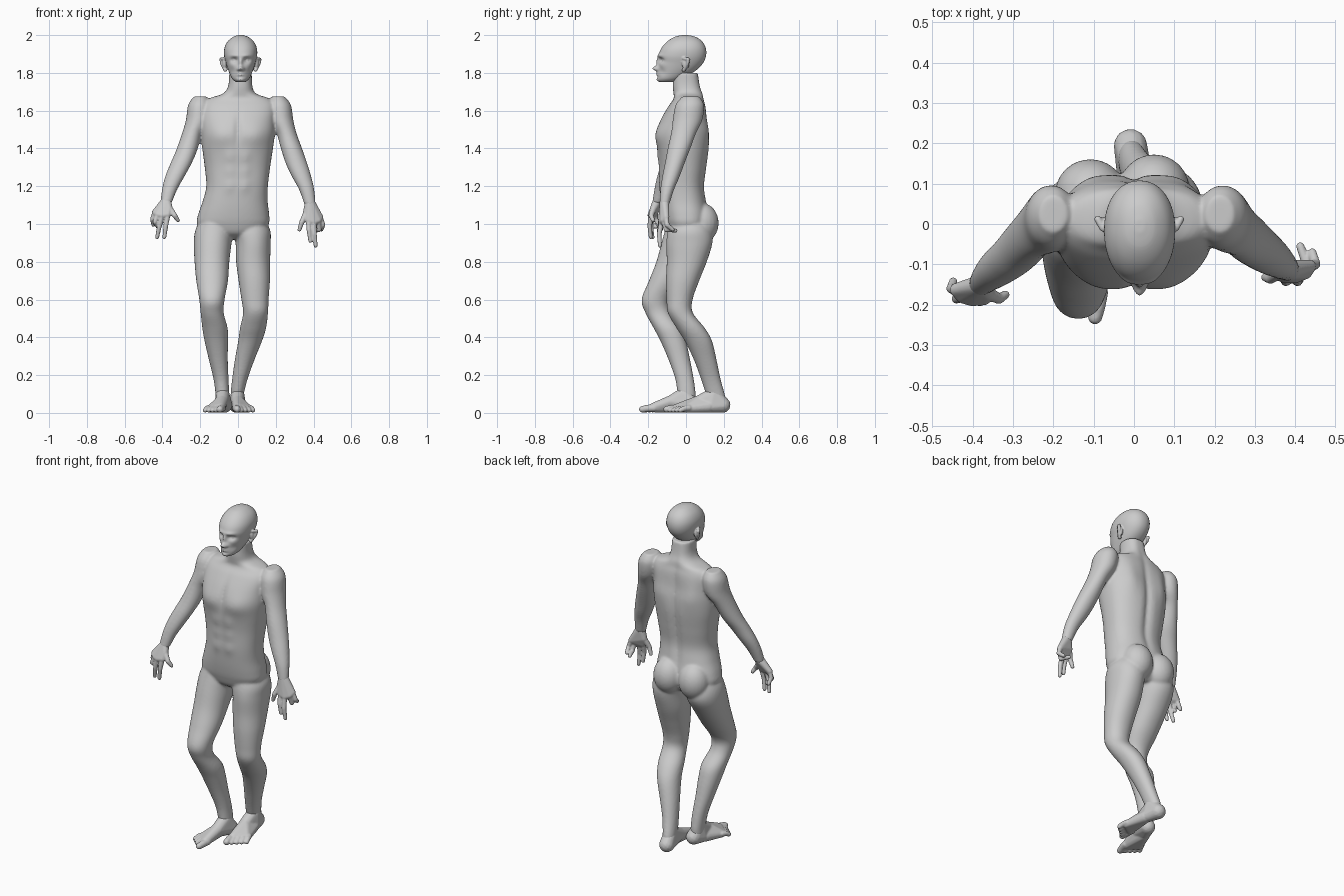
import bpy, bmesh, math
from mathutils import Vector


def spline(rows, t):
    """Catmull-Rom interpolation through table rows."""
    i = min(int(t), len(rows) - 2)
    u = t - i
    a, b, c, d = (rows[max(0, min(len(rows) - 1, i + k))] for k in (-1, 0, 1, 2))
    return [q + 0.5 * u * (r - p + u * (2 * p - 5 * q + 4 * r - s + u * (3 * (q - r) + s - p)))
            for p, q, r, s in zip(a, b, c, d)]


def loft(bm, rows, power=2.0, n=40, steps=5, front=(), back=()):
    """Stack of rounded level rings (x, y, z, rx, ry); front/back are soft bumps (dx, z, sx, sz, dy)."""
    rings = []
    for k in range((len(rows) - 1) * steps + 1):
        x, y, z, rx, ry = spline(rows, k / steps)
        ring = []
        for j in range(n):
            a = 2 * math.pi * j / n
            c, s = math.cos(a), math.sin(a)
            px = rx * math.copysign(abs(c) ** (2 / power), c)
            py = ry * math.copysign(abs(s) ** (2 / power), s)
            fade = min(1, abs(s) * 1.6)
            py += sum(dy * fade * math.exp(-((px - bx) / sx) ** 2 - ((z - bz) / sz) ** 2)
                      for bx, bz, sx, sz, dy in (front if s < 0 else back))
            ring.append(bm.verts.new((x + px, y + py, z)))
        rings.append(ring)
    for lo, hi in zip(rings, rings[1:]):
        for j in range(n):
            bm.faces.new((lo[j], lo[(j + 1) % n], hi[(j + 1) % n], hi[j]))
    bm.faces.new(rings[0])
    bm.faces.new(rings[-1])


def ball(bm, c, r):
    vs = bmesh.ops.create_uvsphere(bm, u_segments=24, v_segments=16, radius=1)['verts']
    for v in vs:
        v.co = Vector(c) + Vector(v.co[i] * r[i] for i in range(3))


def hull(bm, balls):
    """Skin stretched around balls (x, y, z, r)."""
    vs = []
    for x, y, z, r in balls:
        for i in range(70):
            h = 1 - 2 * (i + 0.5) / 70
            w, a = math.sqrt(1 - h * h), i * 2.39996
            vs.append(bm.verts.new((x + r * w * math.cos(a), y + r * w * math.sin(a), z + r * h)))
    res = bmesh.ops.convex_hull(bm, input=vs)
    junk = {v for v in res['geom_interior'] + res['geom_unused'] if isinstance(v, bmesh.types.BMVert)}
    bmesh.ops.delete(bm, geom=list(junk), context='VERTS')


def chain(bm, pts, r0, r1):
    m = len(pts) - 1
    b = [(*p, r0 + (r1 - r0) * i / m) for i, p in enumerate(pts)]
    for pair in zip(b, b[1:]):
        hull(bm, pair)


def finish(bm, name, voxel, smooth):
    """Fuse the overlapping pieces into one smooth skin."""
    bmesh.ops.recalc_face_normals(bm, faces=bm.faces)
    me = bpy.data.meshes.new(name)
    bm.to_mesh(me)
    bm.free()
    ob = bpy.data.objects.new(name, me)
    bpy.context.collection.objects.link(ob)
    rm = ob.modifiers.new('fuse', 'REMESH')
    rm.mode, rm.voxel_size, rm.use_smooth_shade = 'VOXEL', voxel, True
    sm = ob.modifiers.new('soften', 'SMOOTH')
    sm.factor, sm.iterations = 0.5, smooth


# Torso and neck
bm = bmesh.new()
torso = [(-.027, .02, .92, .07, .06), (-.027, .012, .95, .15, .10), (-.027, .005, 1.0, .19, .115),
         (-.023, 0, 1.05, .188, .122), (-.015, -.012, 1.12, .172, .12), (-.005, -.02, 1.2, .163, .118),
         (-.003, -.015, 1.3, .173, .125), (-.002, -.014, 1.4, .187, .136), (0, -.015, 1.48, .195, .136),
         (0, -.012, 1.55, .195, .122), (.005, .004, 1.62, .195, .1), (.006, .014, 1.662, .165, .08),
         (.008, .012, 1.69, .088, .078), (.012, .003, 1.73, .064, .073), (.013, -.002, 1.8, .06, .066)]
pecs = [(s * .09, 1.47, .075, .06, -.016) for s in (-1, 1)]
abs_ = [(s * .04, z, .028, .035, -.007) for s in (-1, 1) for z in (1.2, 1.28, 1.355)]
blades = [(s * .11, 1.52, .05, .09, .012) for s in (-1, 1)]
loft(bm, torso, 2.35, 64, front=pecs + abs_ + [(0, 1.5, .014, .08, .012)],
     back=blades + [(0, 1.36, .022, .3, -.016)])

# Buttocks
ball(bm, (-.108, .075, 1.005), (.088, .086, .105))
ball(bm, (.05, .085, 1.005), (.088, .088, .105))

# Legs: one forward, one trailing
loft(bm, [(-.12, 0, 1.04, .07, .09), (-.127, .005, .97, .098, .115), (-.134, -.005, .9, .1, .125),
          (-.138, -.05, .8, .092, .107), (-.137, -.105, .7, .084, .091), (-.138, -.16, .6, .067, .075),
          (-.137, -.148, .53, .061, .067), (-.122, -.097, .45, .067, .075), (-.115, -.067, .38, .062, .068),
          (-.104, -.035, .28, .05, .057), (-.09, -.008, .18, .04, .049), (-.083, .003, .1, .036, .048),
          (-.083, .004, .06, .034, .045)], 2.1)
loft(bm, [(.06, .02, 1.04, .07, .09), (.07, .02, .97, .1, .115), (.08, .018, .9, .093, .122),
          (.08, .004, .8, .09, .106), (.086, -.018, .7, .083, .088), (.09, -.034, .6, .072, .069),
          (.093, -.03, .53, .066, .066), (.08, .024, .45, .069, .075), (.064, .066, .38, .063, .072),
          (.035, .102, .28, .052, .06), (.01, .131, .18, .041, .052), (-.004, .155, .1, .035, .05),
          (-.006, .165, .06, .033, .046)], 2.1)

# Arms
loft(bm, [(-.2, .025, 1.675, .035, .045), (-.204, .02, 1.63, .06, .075), (-.213, .008, 1.55, .063, .08),
          (-.243, -.015, 1.48, .053, .068), (-.272, -.048, 1.39, .056, .06), (-.302, -.08, 1.32, .056, .052),
          (-.335, -.107, 1.25, .051, .046), (-.363, -.132, 1.18, .04, .036), (-.381, -.152, 1.11, .03, .027)])
loft(bm, [(.212, .025, 1.675, .035, .045), (.218, .02, 1.63, .062, .075), (.23, .008, 1.55, .063, .078),
          (.257, -.013, 1.48, .053, .066), (.283, -.037, 1.4, .056, .06), (.31, -.06, 1.32, .057, .052),
          (.337, -.08, 1.25, .051, .046), (.364, -.1, 1.18, .04, .036), (.382, -.115, 1.1, .03, .026)])
finish(bm, 'torso_and_limbs', .007, 7)

# Head with face relief, eyes and ears
bm = bmesh.new()
skull = [(.014, -.1, 1.752, .026, .038), (.014, -.085, 1.77, .046, .064), (.014, -.05, 1.81, .064, .099),
         (.014, -.028, 1.85, .077, .117), (.014, -.02, 1.89, .087, .126), (.014, -.013, 1.93, .086, .118),
         (.014, -.007, 1.965, .07, .094), (.014, -.005, 1.99, .041, .057), (.014, -.005, 2.0, .012, .016)]
face = [(0, 1.858, .011, .022, -.014), (0, 1.824, .014, .013, -.03), (0, 1.788, .022, .004, -.008),
        (0, 1.799, .022, .004, -.008), (0, 1.762, .02, .01, -.01)]
for s in (-1, 1):
    face += [(s * .034, 1.868, .018, .012, .018), (s * .03, 1.892, .025, .009, -.007),
             (s * .014, 1.819, .008, .008, -.01), (s * .05, 1.842, .018, .016, -.005),
             (s * .042, 1.806, .014, .018, .006)]
loft(bm, skull, 2.15, 96, 10, front=face)
for s in (-1, 1):
    ball(bm, (.014 + s * .033, -.112, 1.868), (.014, .014, .012))
    chain(bm, [(.013 + s * .08, -.012, 1.815), (.013 + s * .098, .008, 1.85), (.013 + s * .103, .012, 1.872)],
          .010, .009)
    chain(bm, [(.013 + s * .103, .012, 1.872), (.013 + s * .09, -.012, 1.876)], .009, .008)
    ball(bm, (.013 + s * .085, -.002, 1.85), (.012, .02, .032))
finish(bm, 'head', .004, 2)


# Hands: wrist, then thumb to little finger as base, middle, tip
def hand(name, wrist, fingers):
    bm = bmesh.new()
    knuckles = [f[0] for f in fingers[1:]]
    hull(bm, [(*wrist, .025)] + [(*k, .017) for k in knuckles] + [(*fingers[0][0], .019)])
    for i, f in enumerate(fingers):
        chain(bm, f, .017 if i == 0 else .0145, .0105)
    finish(bm, name, .004, 3)


hand('hand_a', (-.379, -.15, 1.125), [
    [(-.365, -.17, 1.085), (-.335, -.185, 1.045), (-.318, -.175, 1.02)],
    [(-.372, -.185, 1.05), (-.382, -.192, .99), (-.39, -.187, .93)],
    [(-.402, -.187, 1.045), (-.417, -.187, .985), (-.428, -.177, .93)],
    [(-.425, -.18, 1.05), (-.44, -.185, 1.01), (-.425, -.16, .985)],
    [(-.44, -.163, 1.06), (-.453, -.16, 1.025), (-.448, -.142, .995)]])
hand('hand_b', (.38, -.114, 1.12), [
    [(.362, -.118, 1.06), (.338, -.135, 1.01), (.325, -.132, .97)],
    [(.373, -.13, 1.02), (.376, -.142, .965), (.383, -.14, .91)],
    [(.4, -.13, 1.01), (.405, -.142, .945), (.411, -.138, .885)],
    [(.425, -.12, 1.02), (.43, -.105, .97), (.412, -.055, .965)],
    [(.435, -.105, 1.035), (.45, -.1, .995), (.442, -.07, .97)]])


# Feet
def foot(name, heel, toe, inner):
    heel, axis = Vector(heel), Vector(toe) - Vector(heel)
    side = Vector((-axis.y, axis.x)).normalized()
    side *= inner * (1 if side.x > 0 else -1)

    def p(u, v, z):
        return (*(heel + axis * u + side * v), z)
    bm = bmesh.new()
    hull(bm, [(*p(.13, 0, .042), .042), (*p(.26, 0, .1), .036), (*p(.47, .012, .06), .034),
              (*p(.3, -.01, .035), .034)])
    hull(bm, [(*p(.47, .012, .06), .034), (*p(.77, .027, .028), .025), (*p(.68, -.036, .022), .021),
              (*p(.35, -.014, .033), .033)])
    for i in range(5):
        r = .019 if i == 0 else .014
        chain(bm, [p(.75 - .025 * i, .034 - .02 * i, .026), p(.86 - .035 * i, .037 - .022 * i, .024),
                   p(.95 - .042 * i, .037 - .023 * i, r)], r + .002, r - .001)
    finish(bm, name, .0045, 4)


foot('front_foot', (-.062, .07), (-.136, -.238), 1)
foot('rear_foot', (-.015, .24), (.035, -.115), -1)
